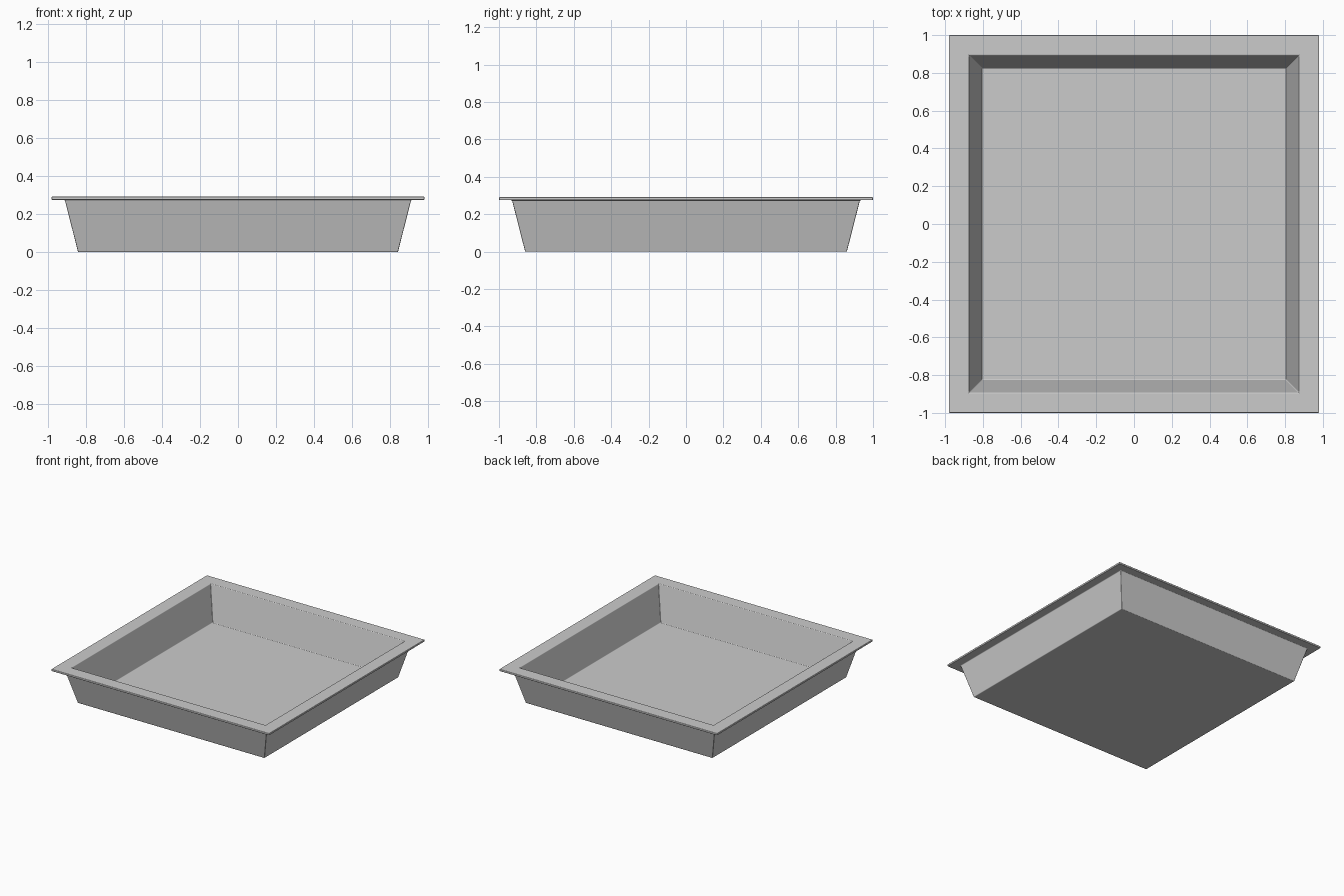
import bpy, bmesh

if "Cube" in bpy.data.objects:
    bpy.data.objects.remove(bpy.data.objects["Cube"])

# Wall section from underside centre, over the rim, to the inner floor:
# (half width in x, height); the y half width is 0.02 larger all round
PROFILE = [
    (0.84, 0.0),     # underside edge
    (0.91, 0.275),   # outer wall meets rim
    (0.98, 0.275),   # rim lower edge
    (0.98, 0.292),   # rim upper edge
    (0.873, 0.292),  # inner lip
    (0.805, 0.018),  # inner floor edge
]

bm = bmesh.new()


def ring(half, z):
    hx, hy = half, half + 0.02
    return [bm.verts.new((sx * hx, sy * hy, z))
            for sx, sy in ((-1, -1), (1, -1), (1, 1), (-1, 1))]


# Tray shell
rings = [ring(h, z) for h, z in PROFILE]
for lower, upper in zip(rings, rings[1:]):
    for i in range(4):
        j = (i + 1) % 4
        bm.faces.new((lower[i], lower[j], upper[j], upper[i]))
bm.faces.new(rings[0][::-1])
bm.faces.new(rings[-1])
bmesh.ops.recalc_face_normals(bm, faces=bm.faces[:])

mesh = bpy.data.meshes.new("square_tray")
bm.to_mesh(mesh)
bm.free()
tray = bpy.data.objects.new("square_tray", mesh)
bpy.context.collection.objects.link(tray)

# Small rounding on all edges
bevel = tray.modifiers.new("edge_rounding", 'BEVEL')
bevel.width = 0.005
bevel.segments = 3
bevel.limit_method = 'ANGLE'
bevel.harden_normals = True

bpy.context.view_layer.objects.active = tray
tray.select_set(True)
bpy.ops.object.shade_smooth_by_angle()
